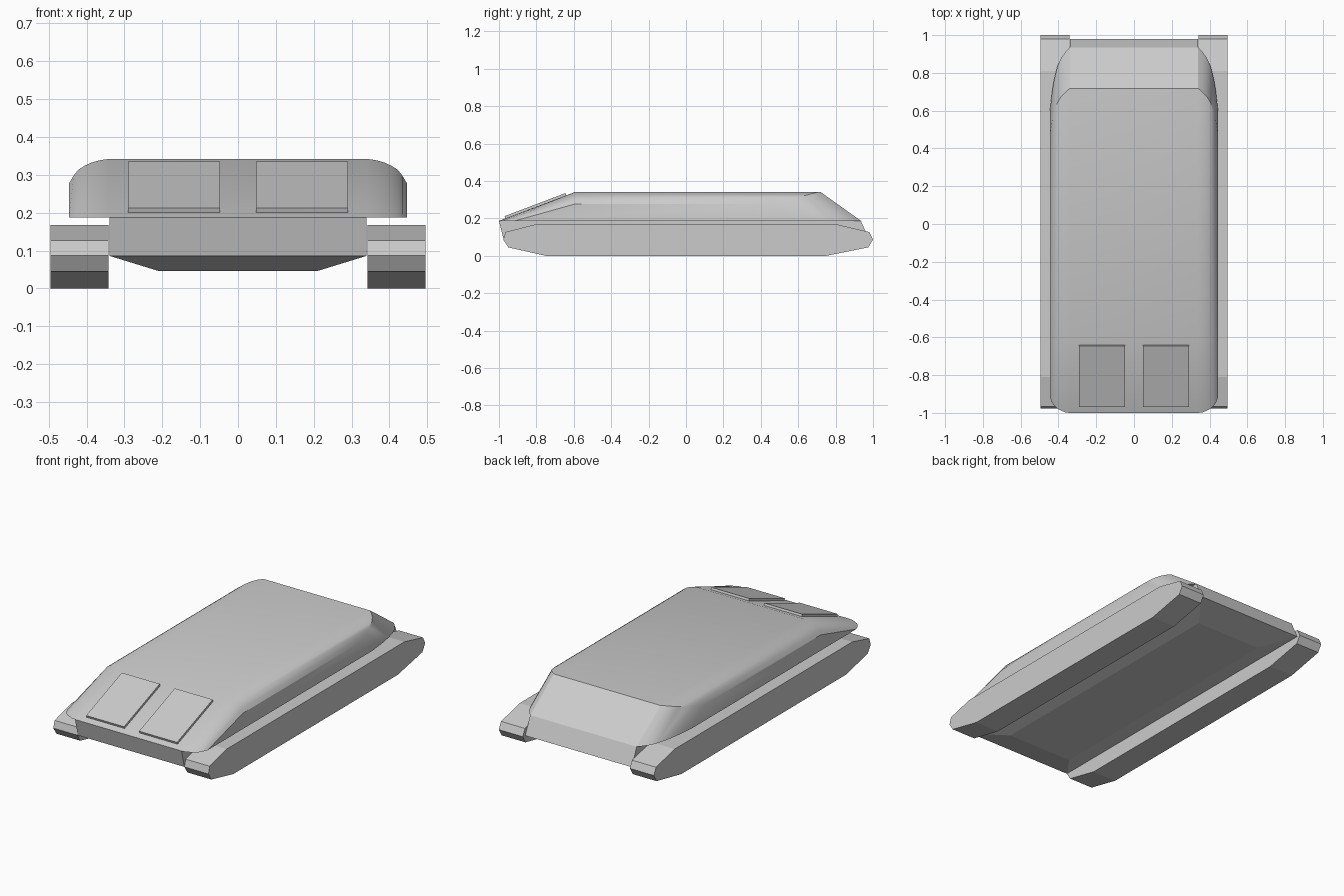
import bpy, bmesh, math

cube = bpy.data.objects.get("Cube")
if cube:
    bpy.data.objects.remove(cube, do_unlink=True)

grey = bpy.data.materials.new("plain_grey")
grey.use_nodes = True
colour = (0.6, 0.6, 0.6, 1)
grey.diffuse_color = colour
grey.node_tree.nodes["Principled BSDF"].inputs["Base Color"].default_value = colour


def loft(name, rings, smooth=False):
    """Skin a list of equal-length point rings and cap both ends."""
    bm = bmesh.new()
    loops = [[bm.verts.new(p) for p in ring] for ring in rings]
    for a, b in zip(loops, loops[1:]):
        for i in range(len(a)):
            j = (i + 1) % len(a)
            bm.faces.new((a[i], a[j], b[j], b[i]))
    bm.faces.new(loops[0])
    bm.faces.new(loops[-1])
    bmesh.ops.recalc_face_normals(bm, faces=bm.faces)
    mesh = bpy.data.meshes.new(name)
    bm.to_mesh(mesh)
    bm.free()
    mesh.materials.append(grey)
    obj = bpy.data.objects.new(name, mesh)
    bpy.context.collection.objects.link(obj)
    if smooth:
        bpy.ops.object.select_all(action='DESELECT')
        obj.select_set(True)
        bpy.context.view_layer.objects.active = obj
        bpy.ops.object.shade_smooth_by_angle(angle=math.radians(30))
    return obj


def extrude_x(name, profile, x0, x1):
    return loft(name, [[(x, y, z) for y, z in profile] for x in (x0, x1)])


# Upper hull: lengthwise slices from the centre panel out to the rounded flanks
DECK, ROOF_FRONT, REAR_RAKE = 0.187, -0.59, 1.4
# half width, roof height, front foot, rear foot
stations = [
    (0.340, 0.342, -1.000, 0.935),
    (0.362, 0.339, -0.998, 0.912),
    (0.385, 0.333, -0.988, 0.880),
    (0.405, 0.324, -0.978, 0.835),
    (0.422, 0.313, -0.963, 0.770),
    (0.434, 0.298, -0.945, 0.700),
    (0.446, 0.278, -0.915, 0.590),
]


def hull_slice(side, x, top, front, rear):
    return [(side * x, front, DECK), (side * x, ROOF_FRONT, top),
            (side * x, rear - REAR_RAKE * (top - DECK), top), (side * x, rear, DECK)]


loft("upper_hull", [hull_slice(-1, *s) for s in reversed(stations)]
     + [hull_slice(1, *s) for s in stations], smooth=True)

# Lower hull: raked ends and a shallow tapered belly
loft("lower_hull", [
    [(-x, y0, z), (x, y0, z), (x, y1, z), (-x, y1, z)]
    for x, y0, y1, z in ((0.34, -1.0, 0.935, DECK),
                         (0.34, -0.975, 0.98, 0.086),
                         (0.21, -0.80, 0.80, 0.046))])

# Track units and front hatches, one per side
track = [(-0.75, 0), (0.75, 0), (0.975, 0.045), (1.0, 0.087), (0.98, 0.127),
         (0.81, 0.167), (-0.81, 0.167), (-0.965, 0.127), (-0.977, 0.087), (-0.95, 0.045)]
hatch = [(-0.965, 0.198), (-0.97, 0.212), (-0.645, 0.335), (-0.64, 0.322)]
for side, label in ((1, "left"), (-1, "right")):
    extrude_x(label + "_track", track, side * 0.342, side * 0.495)
    extrude_x(label + "_hatch", hatch, side * 0.048, side * 0.29)
